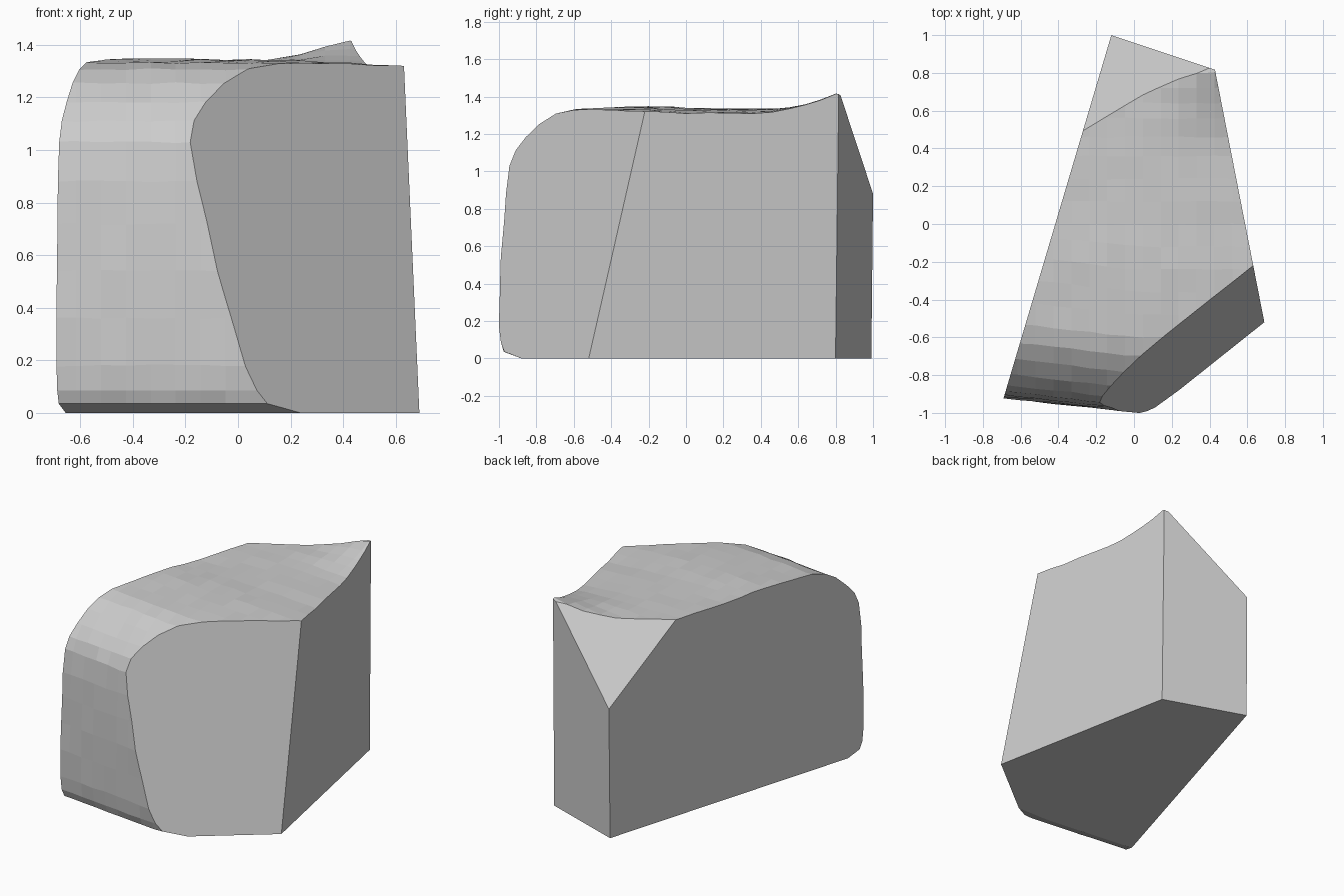
import bpy, bmesh, random
from mathutils import Vector

if "Cube" in bpy.data.objects:
    bpy.data.objects.remove(bpy.data.objects["Cube"])

random.seed(4)

# Side profile (y, z) of the weathered front and top, from underside to back
PROFILE = [(-0.88, 0), (-0.97, 0.035), (-0.99, 0.085), (-1, 0.18), (-1, 0.36),
           (-0.997, 0.54), (-0.99, 0.72), (-0.983, 0.88), (-0.965, 1.03),
           (-0.93, 1.11), (-0.87, 1.18), (-0.79, 1.255), (-0.7, 1.307),
           (-0.6, 1.333), (-0.48, 1.34), (-0.36, 1.343), (-0.24, 1.345),
           (-0.12, 1.343), (0, 1.338), (0.12, 1.335), (0.24, 1.333),
           (0.36, 1.333), (0.46, 1.335), (0.56, 1.335), (0.64, 1.335),
           (0.72, 1.335), (0.8, 1.335), (0.88, 1.335), (1.3, 1.335), (1.3, 0)]
STEPS = 19
CORNER = Vector((0.42, 0.81))


def surface_point(x, y, z):
    """Sheared profile, with a raised back corner and slight roughness."""
    rough = 0 < z < 1.4 and y < 1.2
    if y < 0:
        y -= 0.116 * min(x, 0)
    if z > 1.2:
        d = (Vector((x, y)) - CORNER).length
        z += 0.1 * max(0, 1 - d / 0.4) ** 1.5 - 0.05 * max(0, x - 0.1)
    if rough:
        k = 0.004
        if z > 0.1:
            z += random.uniform(-k, k)
        y += random.uniform(-k, k)
    return Vector((x, y, z))


# Sweep the profile across the width into a closed block
bm = bmesh.new()
rows = [[bm.verts.new(surface_point(-0.9 + 1.8 * i / STEPS, y, z))
         for y, z in PROFILE] for i in range(STEPS + 1)]
n = len(PROFILE)
for a, b in zip(rows, rows[1:]):
    for j in range(n):
        k = (j + 1) % n
        bm.faces.new((a[j], a[k], b[k], b[j]))
bm.faces.new(rows[0])
bm.faces.new(rows[-1])

# Flat broken faces: each plane is given by three points
centre = Vector((0, 0, 0.6))
CUTS = [
    ((-0.69, -0.92, 0), (-0.12, 1, 0), (-0.69, -0.92, 1)),               # left
    ((0.69, -0.52, 0), (0.43, 0.81, 0), (0.69, -0.52, 1)),               # right
    ((0.43, 0.80, 0), (-0.12, 0.99, 0), (-0.12, 1, 0.88)),               # back
    ((0.69, -0.52, 0), (0.15, -0.95, 0), (0.635, -0.22, 1.31)),          # front right
    ((0.41, 0.81, 1.43), (-0.12, 1, 0.88), (-0.27, 0.49, 1.34)),         # back top chip
]
for pts in CUTS:
    p, q, r = map(Vector, pts)
    normal = (q - p).cross(r - p).normalized()
    if normal.dot(centre - p) > 0:
        normal.negate()
    bmesh.ops.bisect_plane(bm, geom=bm.verts[:] + bm.edges[:] + bm.faces[:],
                           dist=1e-5, plane_co=p, plane_no=normal, clear_outer=True)
    bmesh.ops.holes_fill(bm, edges=[e for e in bm.edges if e.is_boundary], sides=0)

bmesh.ops.recalc_face_normals(bm, faces=bm.faces[:])
mesh = bpy.data.meshes.new("rock_chunk")
bm.to_mesh(mesh)
bm.free()
bpy.context.collection.objects.link(bpy.data.objects.new("rock_chunk", mesh))
